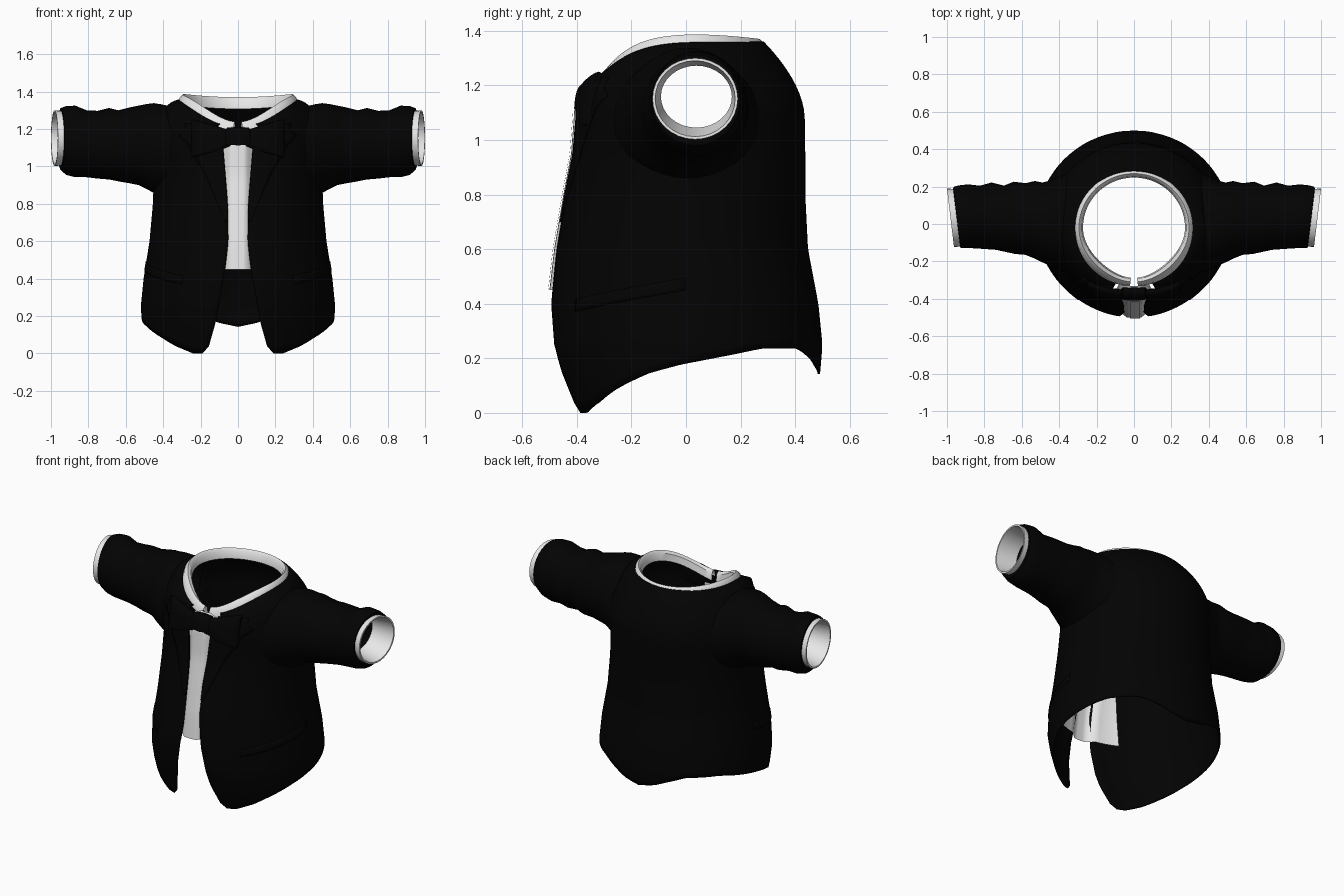
import bpy, math
from math import sin, cos, pi, asin, radians

if "Cube" in bpy.data.objects:
    bpy.data.objects.remove(bpy.data.objects["Cube"])

def material(name, v):
    m = bpy.data.materials.new(name)
    m.diffuse_color = (v, v, v, 1)
    m.use_nodes = True
    m.node_tree.nodes["Principled BSDF"].inputs["Base Color"].default_value = m.diffuse_color
    return m

BLACK = material("black_cloth", 0.0008)
WHITE = material("white_cotton", 0.8)

def interp(table, x):
    """Piecewise linear lookup; rows are (key, value, value...)."""
    if x <= table[0][0]:
        return table[0][1:]
    for a, b in zip(table, table[1:]):
        if x <= b[0]:
            f = (x - a[0]) / (b[0] - a[0])
            return [p + (q - p) * f for p, q in zip(a[1:], b[1:])]
    return table[-1][1:]

def loft(name, rows, mat, closed=False, caps=False, mirror=False, thick=0, skip=None):
    n = len(rows[0])
    verts = [p for r in rows for p in r]
    faces = []
    for i in range(len(rows) - 1):
        for j in range(n if closed else n - 1):
            k = (j + 1) % n
            f = (i * n + j, i * n + k, (i + 1) * n + k, (i + 1) * n + j)
            c = [sum(verts[v][a] for v in f) / 4 for a in range(3)]
            if not (skip and skip(c)):
                faces.append(f)
    if caps:
        faces += [tuple(range(n))[::-1], tuple(range((len(rows) - 1) * n, len(rows) * n))]
    me = bpy.data.meshes.new(name)
    me.from_pydata(verts, [], faces)
    me.materials.append(mat)
    ob = bpy.data.objects.new(name, me)
    bpy.context.collection.objects.link(ob)
    if mirror:
        ob.modifiers.new("mirror", 'MIRROR')
    if thick:
        s = ob.modifiers.new("thickness", 'SOLIDIFY')
        s.thickness, s.offset = thick, -1
    bpy.ops.object.select_all(action='DESELECT')
    bpy.context.view_layer.objects.active = ob
    ob.select_set(True)
    bpy.ops.object.shade_smooth_by_angle(angle=radians(40))
    return ob

# Body profile: height, half width, front depth, back depth
BODY = [(0, .49, .42, .47), (.15, .512, .47, .492), (.25, .52, .493, .5), (.4, .505, .5, .485),
        (.6, .473, .477, .447), (.8, .455, .443, .437), (.95, .45, .415, .437), (1.08, .46, .405, .435)]
# Half width of the front opening by height
OPEN = [(0, .19), (.03, .16), (.17, .12), (.45, .07), (.6, .052), (.8, .055), (1.1, .08), (1.21, .14)]
# Hem height by angle from the front
HEM = [(0, 0), (24, 0), (40, .035), (55, .085), (75, .145), (90, .177), (125, .235), (147, .236),
       (160, .195), (168, .165), (180, .142)]
Z0 = 1.08

def neck(th, k=1.0):
    c = cos(th)
    return (.31 * k * sin(th), -.02 - .305 * k * c, 1.36 - .15 * ((1 + c) / 2) ** 5.5)

def surf(th, z, off=0):
    """Point on the jacket surface at an angle from the front and a height."""
    w, f, b = interp(BODY, z)
    x = (w + off) * sin(th)
    y = -((f if cos(th) > 0 else b) + off) * cos(th)
    if z > Z0:
        nx, ny, nz = neck(th, 1 + off / .31)
        s = min(1, (z - Z0) / (nz - Z0))
        z = min(z, nz)
        back = max(0, -cos(th))
        k = (1 - math.sqrt(1 - s * s)) * (1 - back) + s ** 1.8 * back
        x, y = x + (nx - x) * k, y + (ny - y) * k
    return (x, y, z)

def edge_angle(z, x):
    return asin(min(1, x / interp(BODY, z)[0]))

# Jacket body, open at the front, with armholes
rows, N = [], 96
for i in range(45):
    row = []
    for j in range(N + 1):
        u = j / N
        th = .3 + u * (2 * pi - .6)
        hem = interp(HEM, math.degrees(min(th, 2 * pi - th)))[0]
        if i < 30:
            z = hem + (Z0 - hem) * i / 30
        else:
            z = Z0 + (neck(th)[2] - Z0) * sin((i - 30) / 14 * pi / 2)
        t0 = edge_angle(z, interp(OPEN, z)[0])
        row.append(surf(t0 + u * (2 * pi - 2 * t0), z))
    rows.append(row)
loft("jacket_body", rows, BLACK, thick=.01,
     skip=lambda c: abs(c[0]) > .3 and ((c[1] - .035) / .17) ** 2 + ((c[2] - 1.14) / .17) ** 2 < 1)

# Sleeves: x, front and back limits in y, bottom and top in z
SLEEVE = [(.36, -.265, .27, .82, 1.32), (.41, -.242, .25, .84, 1.332), (.45, -.222, .232, .858, 1.338),
          (.49, -.205, .222, .88, 1.333), (.53, -.185, .23, .9, 1.325), (.58, -.165, .218, .91, 1.315),
          (.64, -.16, .226, .92, 1.30), (.69, -.15, .205, .93, 1.312), (.75, -.138, .222, .935, 1.297),
          (.81, -.134, .205, .942, 1.3), (.87, -.13, .212, .942, 1.325), (.92, -.128, .206, .955, 1.322),
          (.947, -.127, .198, .98, 1.312), (.95, -.116, .184, 1.012, 1.29)]

def sleeve_ring(x, y0, y1, z0, z1, n=32):
    slant = max(0, min(1, (x - .6) / .3)) * .12
    ring = []
    for j in range(n):
        a = 2 * pi * j / n
        y = (y0 + y1) / 2 + (y1 - y0) / 2 * cos(a)
        ring.append((x + slant * (y - .04), y, (z0 + z1) / 2 + (z1 - z0) / 2 * sin(a)))
    return ring

loft("sleeve", [sleeve_ring(*s) for s in SLEEVE], BLACK, closed=True, mirror=True)

# Shirt cuffs showing past the sleeves
CUFF = [(.84, -.1, .175, 1.03, 1.28), (.94, -.12, .187, 1.005, 1.297), (.982, -.123, .19, 1.002, 1.30),
        (.982, -.113, .18, 1.012, 1.29), (.84, -.092, .168, 1.045, 1.272)]
loft("shirt_cuff", [sleeve_ring(*s) for s in CUFF], WHITE, closed=True, mirror=True)

# Shirt collar folded over the neckline, broadening inward at the front points
collar = []
for k, dz in ((1.03, -.025), (1.01, .01), (.95, .028), (.9, .012), (.88, -.035)):
    row = []
    for j in range(65):
        th = .07 + j / 64 * (2 * pi - .14)
        x, y, z = neck(th, k)
        front, back = max(0, cos(th)), max(0, -cos(th))
        pinch = 1 - .22 * front ** 2 * (1.03 - k) / .15
        row.append((x * pinch, y, z + dz - .018 * back ** 2))
    collar.append(row)
loft("shirt_collar", collar, WHITE)

# Shirt front, bulging through the opening
shirt = []
for i in range(21):
    z = .45 + .77 * i / 20
    half = interp([(.45, .24), (.85, .18), (1.22, .1)], z)[0]
    row = []
    for j in range(25):
        x = half * (j - 12) / 12
        inset = .006 - .036 * min(1, max(0, (abs(x) - .04) / .05))
        row.append(surf(math.copysign(edge_angle(z, abs(x)), x), z, inset))
    shirt.append(row)
loft("shirt_front", shirt, WHITE)

# Button placket on the shirt
loft("shirt_placket", [[surf(edge_angle(.6, .01) * k, .452 + .0345 * i, .011) for k in (-2, -1, 0, 1, 2, 3)]
                       for i in range(20)], WHITE)

# Lapels
OUTER = [(.7, .065), (.95, .17), (1.12, .27), (1.17, .33), (1.19, .29), (1.28, .34)]
lapel = []
for i in range(25):
    z = .7 + .53 * i / 24
    x0, x1 = interp(OPEN, z)[0], interp(OUTER, z)[0]
    lapel.append([surf(edge_angle(z, x0 + (x1 - x0) * j / 6), z, .006) for j in range(7)])
loft("lapel", lapel, BLACK, mirror=True, thick=.006)

# Pocket flaps
flap = [[surf(radians(36 + 54 * j / 12), .37 + .08 * j / 12 + h, .003) for j in range(13)]
        for h in (0, .015, .03, .045)]
loft("pocket_flap", flap, BLACK, mirror=True, thick=.005)

# Bow tie: wings and knot
def bow_ring(x, y, ry, rz, zc=1.15, n=20):
    ring = []
    for j in range(n):
        a = 2 * pi * j / n
        c, s = cos(a), sin(a)
        lean = .25 * s * rz
        ring.append((x, y + lean + ry * math.copysign(abs(c) ** .7, c),
                     zc + rz * math.copysign(abs(s) ** .7, s)))
    return ring

WING = [(.03, -.372, .018, .04), (.08, -.376, .022, .055), (.14, -.372, .026, .075),
        (.2, -.358, .026, .09), (.235, -.345, .022, .1), (.248, -.338, .012, .097)]
loft("bow_wing", [bow_ring(*w) for w in WING], BLACK, closed=True, caps=True, mirror=True)
KNOT = [(-.07, -.372, .02, .035), (-.058, -.372, .03, .052), (0, -.372, .034, .056),
        (.058, -.372, .03, .052), (.07, -.372, .02, .035)]
loft("bow_knot", [bow_ring(*k, zc=1.155) for k in KNOT], BLACK, closed=True, caps=True)
